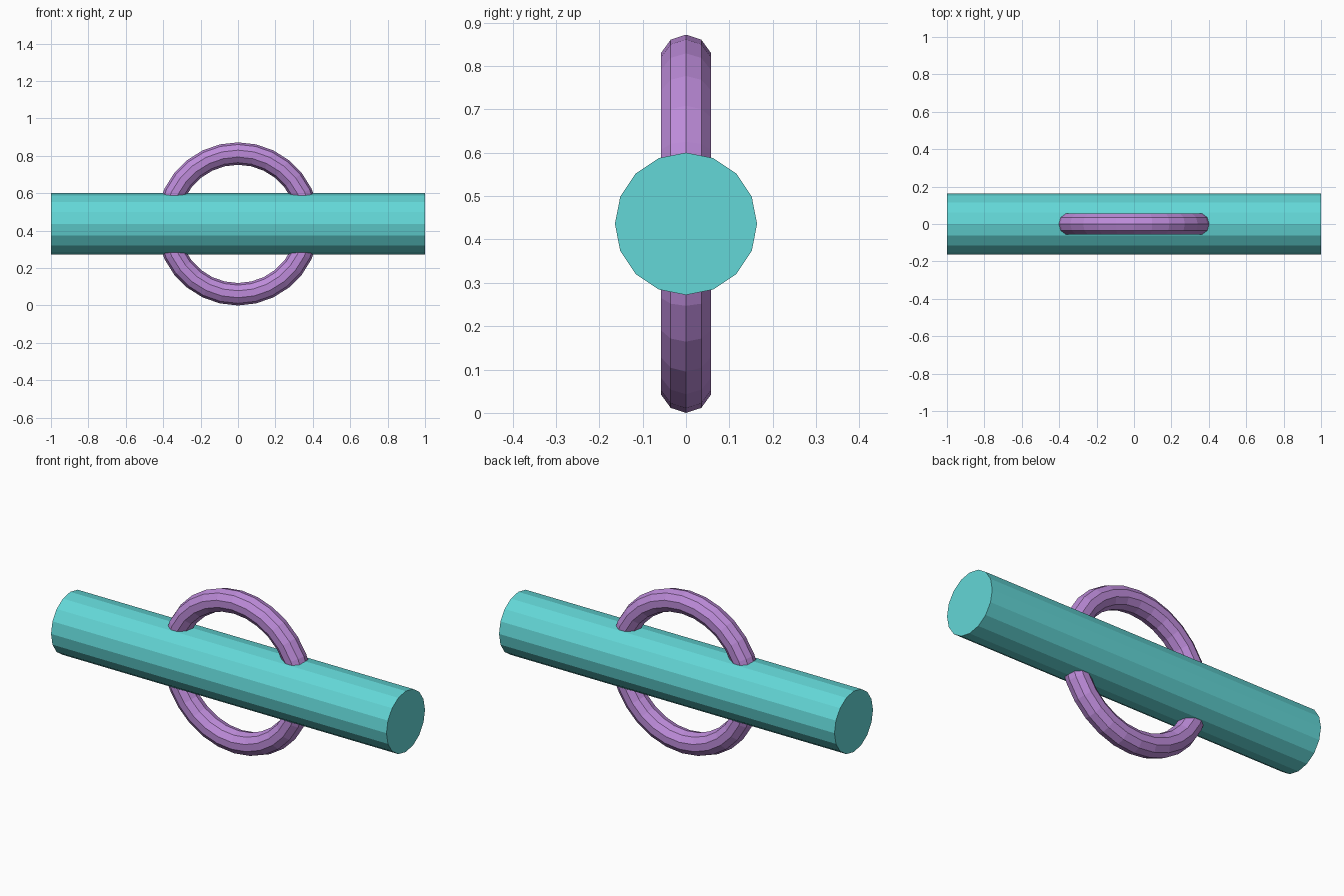
import bpy
import math

if "Cube" in bpy.data.objects:
    bpy.data.objects.remove(bpy.data.objects["Cube"])

CENTRE = (0, 0, 0.436)


def material(name, rgb):
    m = bpy.data.materials.new(name)
    m.diffuse_color = (*rgb, 1)
    m.use_nodes = True
    m.node_tree.nodes["Principled BSDF"].inputs["Base Color"].default_value = m.diffuse_color
    return m


def finish(name, mat):
    ob = bpy.context.object
    ob.name = name
    ob.data.materials.append(mat)
    return ob


teal = material("teal", (0.125, 0.68, 0.68))
purple = material("purple", (0.51, 0.26, 0.70))

# Horizontal bar: 16-sided, lying along x
bpy.ops.mesh.primitive_cylinder_add(vertices=16, radius=0.164, depth=2,
                                    location=CENTRE, rotation=(0, math.pi / 2, 0))
finish("bar", teal)

# Upright ring passing through the bar, in the x-z plane
bpy.ops.mesh.primitive_torus_add(major_segments=28, minor_segments=10,
                                 major_radius=0.376, minor_radius=0.06,
                                 location=CENTRE, rotation=(math.pi / 2, 0, 0))
finish("ring", purple)
